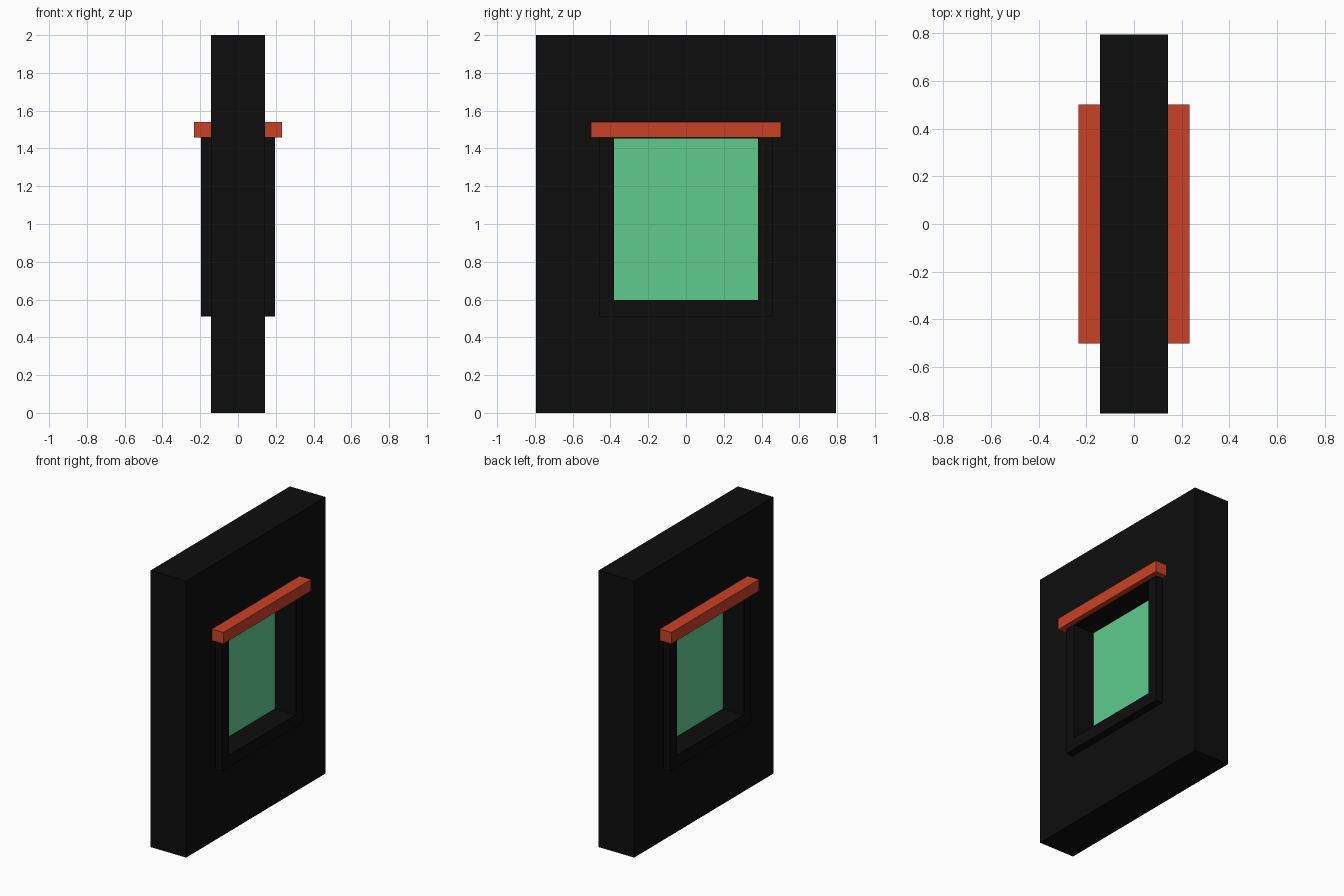
import bpy
import bmesh

old = bpy.data.objects.get("Cube")
if old:
    bpy.data.objects.remove(old, do_unlink=True)


def material(name, rgb):
    mat = bpy.data.materials.new(name)
    mat.use_nodes = True
    color = (*rgb, 1)
    mat.diffuse_color = color
    mat.node_tree.nodes["Principled BSDF"].inputs["Base Color"].default_value = color
    return mat


def add_object(name, bm, mat):
    bmesh.ops.recalc_face_normals(bm, faces=bm.faces)
    mesh = bpy.data.meshes.new(name)
    bm.to_mesh(mesh)
    bm.free()
    mesh.materials.append(mat)
    obj = bpy.data.objects.new(name, mesh)
    bpy.context.collection.objects.link(obj)
    return obj


def box(name, x0, x1, half_width, z0, z1, mat):
    bm = bmesh.new()
    bmesh.ops.create_cube(bm, size=1)
    for v in bm.verts:
        v.co = (x1 if v.co.x > 0 else x0,
                half_width if v.co.y > 0 else -half_width,
                z1 if v.co.z > 0 else z0)
    return add_object(name, bm, mat)


def panel_with_opening(name, depth, outer, inner, mat):
    """Slab with a rectangular opening; each rectangle is (half_width, z0, z1)."""
    bm = bmesh.new()

    def loop(x, rect):
        w, z0, z1 = rect
        return [bm.verts.new((x, y, z)) for y, z in
                ((-w, z0), (w, z0), (w, z1), (-w, z1))]

    loops = [loop(-depth, outer), loop(depth, outer),
             loop(depth, inner), loop(-depth, inner)]
    # Outer rim, one side, reveal, other side
    for a, b in zip(loops, loops[1:] + loops[:1]):
        for i in range(4):
            j = (i + 1) % 4
            bm.faces.new((a[i], a[j], b[j], b[i]))
    return add_object(name, bm, mat)


black = material("matte black", (0.004, 0.004, 0.004))
red = material("brick red", (0.59, 0.053, 0.018))
green = material("glass green", (0.117, 0.597, 0.275))

# Wall slab and the window frame set through it
panel_with_opening("wall", 0.142, (0.795, 0, 2), (0.42, 0.55, 1.5), black)
panel_with_opening("window_frame", 0.196, (0.46, 0.51, 1.535),
                   (0.38, 0.597, 1.453), black)

# Pane in the middle of the opening
box("window_pane", -0.03, 0.03, 0.4, 0.58, 1.47, green)

# Projecting lintel on each side of the wall
for side, sign in (("left", 1), ("right", -1)):
    x0, x1 = sorted((sign * 0.13, sign * 0.234))
    box(side + "_lintel", x0, x1, 0.502, 1.457, 1.54, red)
